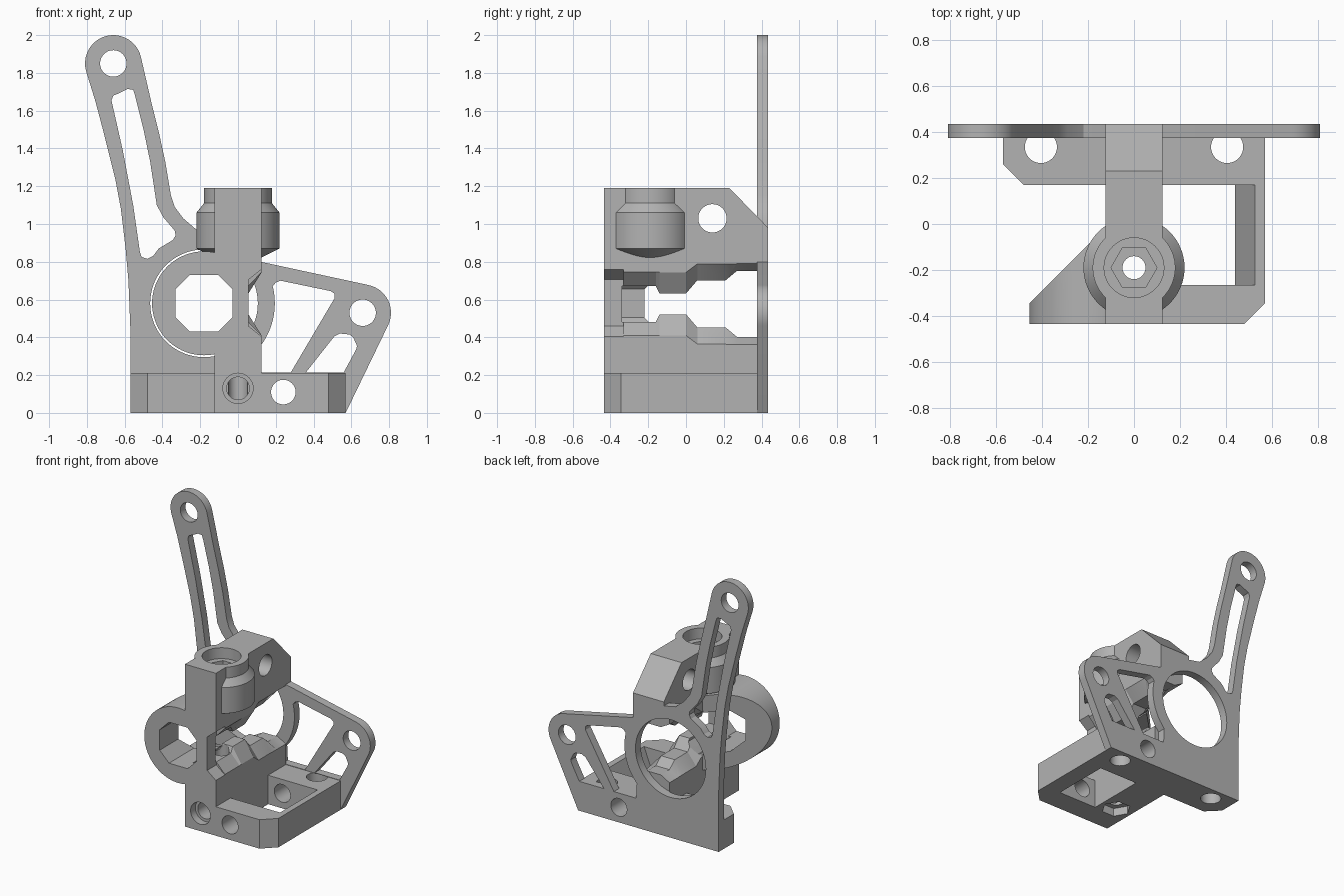
import bpy, bmesh
from math import cos, sin, radians, pi

cube = bpy.data.objects.get("Cube")
if cube:
    bpy.data.objects.remove(cube, do_unlink=True)

grey = bpy.data.materials.new("plain_grey")
grey.use_nodes = True
grey.diffuse_color = (0.45, 0.45, 0.45, 1)
grey.node_tree.nodes["Principled BSDF"].inputs["Base Color"].default_value = (0.45, 0.45, 0.45, 1)


def loft(name, rings):
    """Solid made from matching closed rings of points."""
    bm = bmesh.new()
    loops = [[bm.verts.new(p) for p in ring] for ring in rings]
    bm.faces.new(loops[0])
    bm.faces.new(loops[-1])
    n = len(loops[0])
    for a, b in zip(loops, loops[1:]):
        for i in range(n):
            bm.faces.new((a[i], a[(i + 1) % n], b[(i + 1) % n], b[i]))
    bmesh.ops.recalc_face_normals(bm, faces=bm.faces)
    mesh = bpy.data.meshes.new(name)
    bm.to_mesh(mesh)
    bm.free()
    mesh.materials.append(grey)
    obj = bpy.data.objects.new(name, mesh)
    bpy.context.collection.objects.link(obj)
    return obj


def place(axis, u, v, w):
    return {"x": (w, u, v), "y": (u, w, v), "z": (u, v, w)}[axis]


def prism(name, axis, pts, lo, hi):
    return loft(name, [[place(axis, u, v, w) for u, v in pts] for w in (lo, hi)])


def arc(cx, cy, r, start, end, steps):
    angles = [radians(start + (end - start) * i / steps) for i in range(steps + 1)]
    return [(cx + r * cos(a), cy + r * sin(a)) for a in angles]


def rod(axis, cu, cv, r, lo, hi, sides=48):
    return prism("cutter", axis, arc(cu, cv, r, 0, 360, sides)[:-1], lo, hi)


def combine(target, others, mode="DIFFERENCE"):
    bpy.context.view_layer.objects.active = target
    for other in others:
        mod = target.modifiers.new("join", "BOOLEAN")
        mod.operation = mode
        mod.solver = "EXACT"
        mod.object = other
        bpy.ops.object.modifier_apply(modifier=mod.name)
        bpy.data.objects.remove(other, do_unlink=True)


BORE_X, BORE_Z = -0.18, 0.58
PIN_Y = -0.19

# Back plate with the long arm, the ring and the triangular bracket
outline = [(-.57, 0), (-.57, .45), (-.58, .7), (-.595, .87), (-.62, 1.08), (-.65, 1.24), (-.71, 1.48), (-.755, 1.65)]
outline += arc(-.66, 1.85, .15, 195, 12, 20)
outline += [(-.46, 1.65), (-.42, 1.49), (-.385, 1.33), (-.355, 1.15), (-.335, 1.09), (-.29, 1.03), (-.22, .97)]
outline += [(-.12, .95), (0, .91), (.12, .8)]
outline += arc(.66, .53, .15, 78, -27, 14) + [(.57, 0)]
plate = prism("back_plate", "y", outline, .375, .435)

slot = [(-.67, 1.655), (-.66, 1.68), (-.635, 1.69), (-.585, 1.715), (-.555, 1.71), (-.545, 1.68), (-.5, 1.5),
        (-.465, 1.33), (-.43, 1.1), (-.395, 1.035), (-.335, .965), (-.33, .94), (-.345, .915),
        (-.42, .87), (-.45, .83), (-.48, .815), (-.51, .825), (-.52, .855), (-.555, 1.1), (-.61, 1.39)]
window = arc(BORE_X, BORE_Z, .375, -43, 14, 12)
window += [(.2, .69), (.225, .7), (.49, .645), (.512, .63), (.51, .605), (.28, .215), (.1, .215)]
small_window = [(.36, .215), (.51, .405), (.54, .42), (.59, .415), (.61, .4), (.63, .355), (.625, .335), (.56, .215)]
combine(plate, [prism("cutter", "y", p, .3, .5) for p in (slot, window, small_window)])
combine(plate, [rod("y", -.66, 1.85, .07, .3, .5), rod("y", .66, .53, .07, .3, .5),
                rod("y", BORE_X, BORE_Z, .285, .3, .5, 72), rod("y", .24, .11, .065, .3, .5)])
combine(plate, [rod("z", x, .335, .07, -.1, .212) for x in (-.405, .405)])

# Base frame: back bar, side bar with a sloped inner face, front bar
base = prism("base_frame", "z", [(.1, -.435), (.48, -.435), (.57, -.345), (.57, .375), (-.57, .375),
                                 (-.57, .26), (-.48, .17), (.1, .17)], 0, .212)
combine(base, [prism("cutter", "y", [(.05, -.02), (.432, -.02), (.533, .23), (.05, .23)], -.265, .17),
               prism("cutter", "y", [(-.125, -.1), (.125, -.1), (.125, .3), (-.125, .3)], -.6, .6),
               rod("y", .24, .11, .065, -.6, .6)])
combine(base, [rod("z", x, .335, .07, -.1, .3) for x in (-.405, .405)])

# Central column with a sloped rear top
column = prism("column", "x", [(-.435, 0), (.375, 0), (.375, .79), (.435, .79), (.435, .98),
                               (.23, 1.19), (-.435, 1.19)], -.125, .125)

# Round hub at the top of the column
hub_steps = [(.10, .81), (.22, .87), (.22, 1.06), (.18, 1.11), (.18, 1.19)]
hub = loft("hub", [[(x, y, z) for x, y in arc(0, PIN_Y, r, 0, 360, 64)[:-1]] for r, z in hub_steps])

# Side collar, cut off diagonally behind
collar = rod("y", BORE_X, BORE_Z, .275, -.435, 0, 72)
combine(collar, [prism("cutter", "z", [(-.6, -.49), (.4, .51), (-.6, .51)], 0, 1.2)])
combine(column, [hub, collar], "UNION")

# Cross tunnel, narrow in the middle and flared at both sides
ys = [-.34, -.16, -.14, 0, .06, .21, .27, .38]
inner = [.095, .095, .055, .055, .125, .125, .175, .175]
outer = [.17] * 4 + [.215] * 4


def tunnel_ring(x, heights):
    top = [(x, y, .577 + h) for y, h in zip(ys, heights)]
    return top + [(x, y, 2 * .577 - z) for x, y, z in reversed(top)]


tunnel = loft("cutter", [tunnel_ring(-.127, outer), tunnel_ring(-.055, inner),
                         tunnel_ring(.055, inner), tunnel_ring(.127, outer)])

# Eight-sided bore through the collar
w, c = .15, .075
octagon = [(BORE_X + a, BORE_Z + b) for a, b in
           [(-w, c), (-c, w), (c, w), (w, c), (w, -c), (c, -w), (-c, -w), (-w, -c)]]
bore = prism("cutter", "y", octagon, -.6, .6)
notch = prism("cutter", "y", [(.15, .78), (.055, .705), (.055, .46), (.15, .385)], -.6, -.33)
combine(column, [tunnel, bore, notch, rod("y", BORE_X, BORE_Z, .285, .37, .6, 72)])

# Vertical pin hole with counterbore and nut pockets, cross holes
combine(column, [rod("z", 0, PIN_Y, .05, -.1, 1.3), rod("z", 0, PIN_Y, .13, 1.11, 1.3),
                 rod("z", 0, PIN_Y, .1, .95, 1.15, 6), rod("z", 0, PIN_Y, .1, -.1, .06, 6),
                 rod("x", .14, 1.03, .075, -.4, .4),
                 rod("y", 0, .13, .08, -.6, -.38), rod("y", 0, .13, .06, -.6, PIN_Y)])

# Smooth the rounded faces, keep the edges crisp
bpy.ops.object.select_all(action="DESELECT")
for part in (plate, base, column):
    part.select_set(True)
bpy.context.view_layer.objects.active = column
bpy.ops.object.shade_smooth_by_angle(angle=radians(25))
